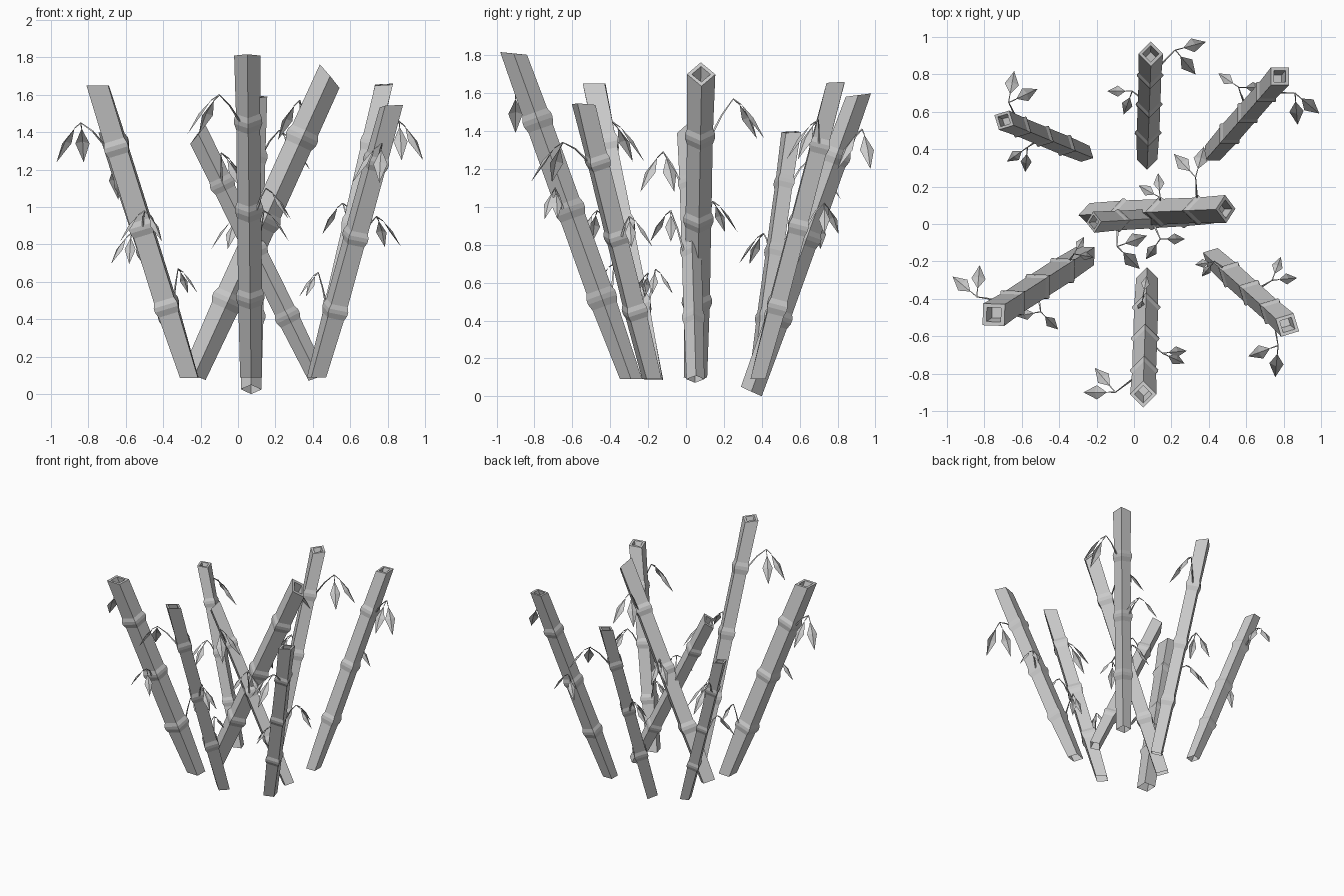
import bpy, bmesh, math
from mathutils import Vector

if "Cube" in bpy.data.objects:
    bpy.data.objects.remove(bpy.data.objects["Cube"])

grey = bpy.data.materials.new("plain_grey")
grey.diffuse_color = (0.6, 0.6, 0.6, 1)
grey.use_nodes = True
grey.node_tree.nodes["Principled BSDF"].inputs["Base Color"].default_value = grey.diffuse_color

NODES = (0.25, 0.52, 0.795)      # joint positions along each stalk
SCALES = (0.62, 0.78, 1.0)       # leaf size at each joint


def finish(name, bm):
    me = bpy.data.meshes.new(name)
    bm.to_mesh(me)
    bm.free()
    me.materials.append(grey)
    ob = bpy.data.objects.new(name, me)
    bpy.context.collection.objects.link(ob)
    return ob


def make_stalk(name, base, top, r, corner, slope_bottom, slope_top):
    """Square hollow cane, open below; rings are sheared along the lean direction."""
    bm = bmesh.new()
    a, b = Vector(base), Vector(top)
    axis = b - a
    lean = Vector((axis.x, axis.y, 0)).normalized()
    # (position, radius factor), with a slight bulge at each joint, then the mouth
    prof = [(0.0, 0.86)]
    for n in NODES:
        prof += [(n - 0.026, 0.94), (n - 0.006, 1.11), (n + 0.008, 1.11), (n + 0.024, 0.95)]
    prof += [(1.0, 1.04), (1.0, 0.68), (0.95, 0.6)]
    rings = []
    for t, f in prof:
        if t == 0:
            slope = slope_bottom
        elif t > 0.9:
            slope = slope_top
        else:
            slope = -math.hypot(axis.x, axis.y) / axis.z
        ring = []
        for k in range(4):
            ang = math.radians(corner + 90 * k)
            d = Vector((math.cos(ang), math.sin(ang), 0)) * r * f
            s = d.dot(lean)
            # steep cuts are shortened so the outline stays a straight tube
            if slope < -0.8:
                d -= lean * s * 0.3
                s *= 0.7
            ring.append(bm.verts.new(a + axis * t + d + Vector((0, 0, s * slope))))
        rings.append(ring)
    for lo, hi in zip(rings, rings[1:]):
        for k in range(4):
            bm.faces.new((lo[k], lo[(k + 1) % 4], hi[(k + 1) % 4], hi[k]))
    bm.faces.new(rings[-1])
    finish(name, bm)


def twig(bm, p, q, r0, r1):
    """Thin three-sided twig."""
    d = (q - p).normalized()
    u = d.orthogonal().normalized()
    v = d.cross(u)
    ends = []
    for c, r in ((p, r0), (q, r1)):
        ends.append([bm.verts.new(c + (u * math.cos(w) + v * math.sin(w)) * r)
                     for w in (0, 2.094, 4.189)])
    for k in range(3):
        bm.faces.new((ends[0][k], ends[0][(k + 1) % 3], ends[1][(k + 1) % 3], ends[1][k]))


def leaf(bm, p, azimuth, size):
    """Drooping folded diamond leaf on a short stem."""
    ang = math.radians(azimuth)
    out = Vector((math.cos(ang), math.sin(ang), 0))
    side = Vector((-out.y, out.x, 0))
    up = Vector((0, 0, 1))
    root = p + (out * 0.045 - up * 0.03) * size
    mid = p + (out * 0.11 - up * 0.10) * size
    tip = p + (out * 0.17 - up * 0.21) * size
    twig(bm, p, root, 0.004, 0.003)
    r, t, m = (bm.verts.new(c) for c in (root, tip, mid))
    for s in (-1, 1):
        e = bm.verts.new(mid + (side * s * 0.038 - out * 0.012 - up * 0.01) * size)
        for tri in ((r, e, m), (m, e, t)):
            bm.faces.new(tri if s < 0 else tri[::-1])


def make_branch(name, base, top, r, joint, end, azimuths):
    """Arched twig from a joint to its end point, carrying two leaves."""
    bm = bmesh.new()
    end = Vector(end)
    p = Vector(base).lerp(Vector(top), NODES[joint])
    out = Vector((end.x - p.x, end.y - p.y, 0)).normalized()
    start = p + out * r * 0.8
    knee = start.lerp(end, 0.5) + Vector((0, 0, 0.015))
    twig(bm, start, knee, 0.007, 0.005)
    twig(bm, knee, end, 0.005, 0.003)
    for az in azimuths:
        leaf(bm, end, az, SCALES[joint])
    finish(name, bm)


# stalk: base, top, radius, corner angle, bottom slope, top slope
STALKS = {
    "front": ((0.07, -0.29, 0.09), (0.05, -0.91, 1.81), 0.068, -90, 0.0, 0.1),
    "back": ((0.07, 0.345, 0.025), (0.09, 0.91, 1.59), 0.064, 90, -0.45, 0.13),
    "right_back": ((0.42, 0.38, 0.09), (0.78, 0.79, 1.655), 0.065, 45, 0.0, 0.08),
    "right_front": ((0.42, -0.18, 0.09), (0.82, -0.54, 1.54), 0.068, -28, 0.0, 0.1),
    "left_front": ((-0.26, -0.17, 0.085), (-0.75, -0.485, 1.65), 0.079, 223, 0.0, 0.0),
    "left_back": ((-0.26, 0.375, 0.09), (-0.695, 0.555, 1.395), 0.056, 152, 0.0, 0.08),
    "rising_right": ((-0.235, 0.05, 0.1), (0.49, 0.08, 1.70), 0.072, 2, -0.4, -1.2),
    "rising_left": ((0.425, 0.05, 0.09), (-0.215, 0.01, 1.39), 0.055, 183, -0.4, -1.3),
}

# stalk, joint, twig end, leaf directions
BRANCHES = [
    ("front", 2, (-0.10, -0.90, 1.60), (180, 130)),
    ("front", 1, (0.15, -0.69, 1.10), (5, -25)),
    ("front", 0, (0.05, -0.38, 0.70), (80, 260)),
    ("back", 2, (0.22, 0.93, 1.41), (15, -50)),
    ("back", 1, (-0.01, 0.71, 0.94), (180, 250)),
    ("right_back", 2, (0.86, 0.70, 1.46), (-40, -85)),
    ("right_back", 1, (0.56, 0.73, 1.02), (145, 0)),
    ("right_front", 2, (0.77, -0.65, 1.34), (-95, -160)),
    ("right_front", 1, (0.74, -0.30, 0.95), (70, 5)),
    ("right_front", 0, (0.43, -0.20, 0.65), (190, 230)),
    ("left_front", 2, (-0.84, -0.39, 1.45), (140, 85)),
    ("left_front", 1, (-0.50, -0.47, 0.98), (-45, 190)),
    ("left_front", 0, (-0.32, -0.16, 0.67), (60, -10)),
    ("left_back", 2, (-0.67, 0.65, 1.25), (80, 25)),
    ("left_back", 1, (-0.57, 0.41, 0.86), (265, 215)),
    ("rising_right", 2, (0.33, 0.25, 1.57), (133, 75)),
    ("rising_right", 1, (0.14, 0.14, 1.03), (95, 150)),
    ("rising_left", 2, (-0.09, -0.12, 1.29), (-45, 20)),
    ("rising_left", 1, (0.14, -0.08, 0.98), (235, 0)),
]

for name, spec in STALKS.items():
    make_stalk(name + "_stalk", *spec)
for name, joint, end, azimuths in BRANCHES:
    make_branch(f"{name}_branch_{joint + 1}", *STALKS[name][:3], joint, end, azimuths)
